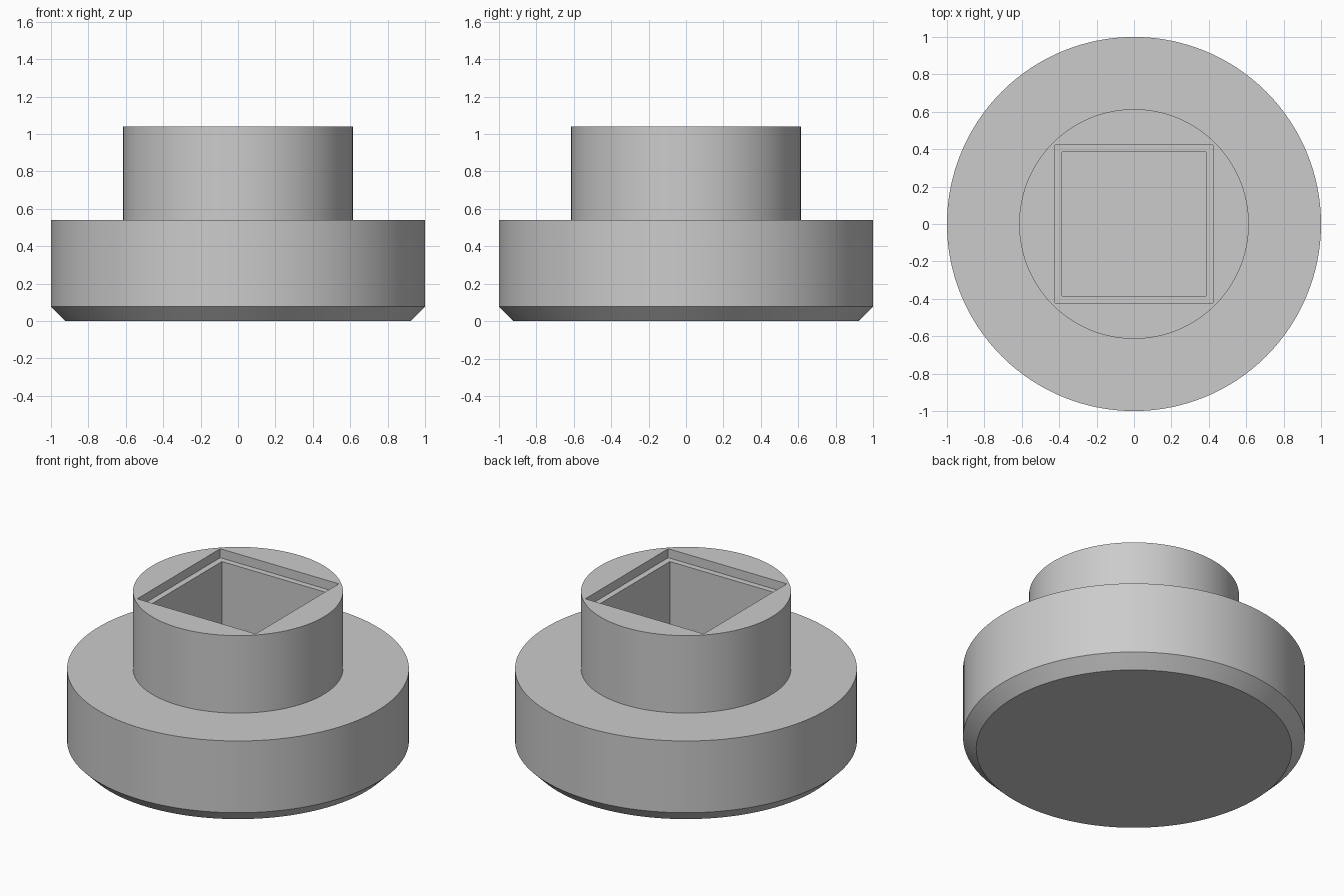
import bpy
import bmesh
from math import pi, sin, cos, sqrt

cube = bpy.data.objects.get("Cube")
if cube:
    bpy.data.objects.remove(cube, do_unlink=True)

TOP = 1.04
SHOULDER = 0.54
LEDGE = TOP - 0.058

grey = bpy.data.materials.new("plain grey")
grey.use_nodes = True
grey.diffuse_color = (0.6, 0.6, 0.6, 1)
grey.node_tree.nodes["Principled BSDF"].inputs["Base Color"].default_value = (0.6, 0.6, 0.6, 1)


def stacked_rings(name, profile, sides, turn=0.0):
    """Closed solid through rings given as (radius, height), capped at both ends."""
    bm = bmesh.new()
    rings = []
    for radius, z in profile:
        angles = [turn + 2 * pi * i / sides for i in range(sides)]
        rings.append([bm.verts.new((radius * cos(a), radius * sin(a), z)) for a in angles])
    for low, high in zip(rings, rings[1:]):
        for i in range(sides):
            j = (i + 1) % sides
            bm.faces.new((low[i], low[j], high[j], high[i]))
    bm.faces.new(rings[0][::-1])
    bm.faces.new(rings[-1])
    bmesh.ops.recalc_face_normals(bm, faces=bm.faces)
    mesh = bpy.data.meshes.new(name)
    bm.to_mesh(mesh)
    bm.free()
    mesh.materials.append(grey)
    obj = bpy.data.objects.new(name, mesh)
    bpy.context.collection.objects.link(obj)
    return obj


# Round foot: chamfered base with a narrower collar
foot = stacked_rings("round_foot", [(0.923, 0), (1, 0.077), (1, SHOULDER),
                                    (0.614, SHOULDER), (0.614, TOP)], 128)

# Square socket with a shallow wider step at its mouth
socket = [(0.385, SHOULDER), (0.385, LEDGE), (0.423, LEDGE), (0.423, TOP + 0.1)]
cutter = stacked_rings("socket_cutter", [(h * sqrt(2), z) for h, z in socket], 4, pi / 4)
cutter.hide_render = True

cut = foot.modifiers.new("socket", "BOOLEAN")
cut.operation = "DIFFERENCE"
cut.solver = "EXACT"
cut.object = cutter

bpy.ops.object.select_all(action="DESELECT")
foot.select_set(True)
bpy.context.view_layer.objects.active = foot
bpy.ops.object.modifier_apply(modifier=cut.name)
bpy.data.objects.remove(cutter, do_unlink=True)
bpy.ops.object.shade_smooth_by_angle(angle=pi / 6)
